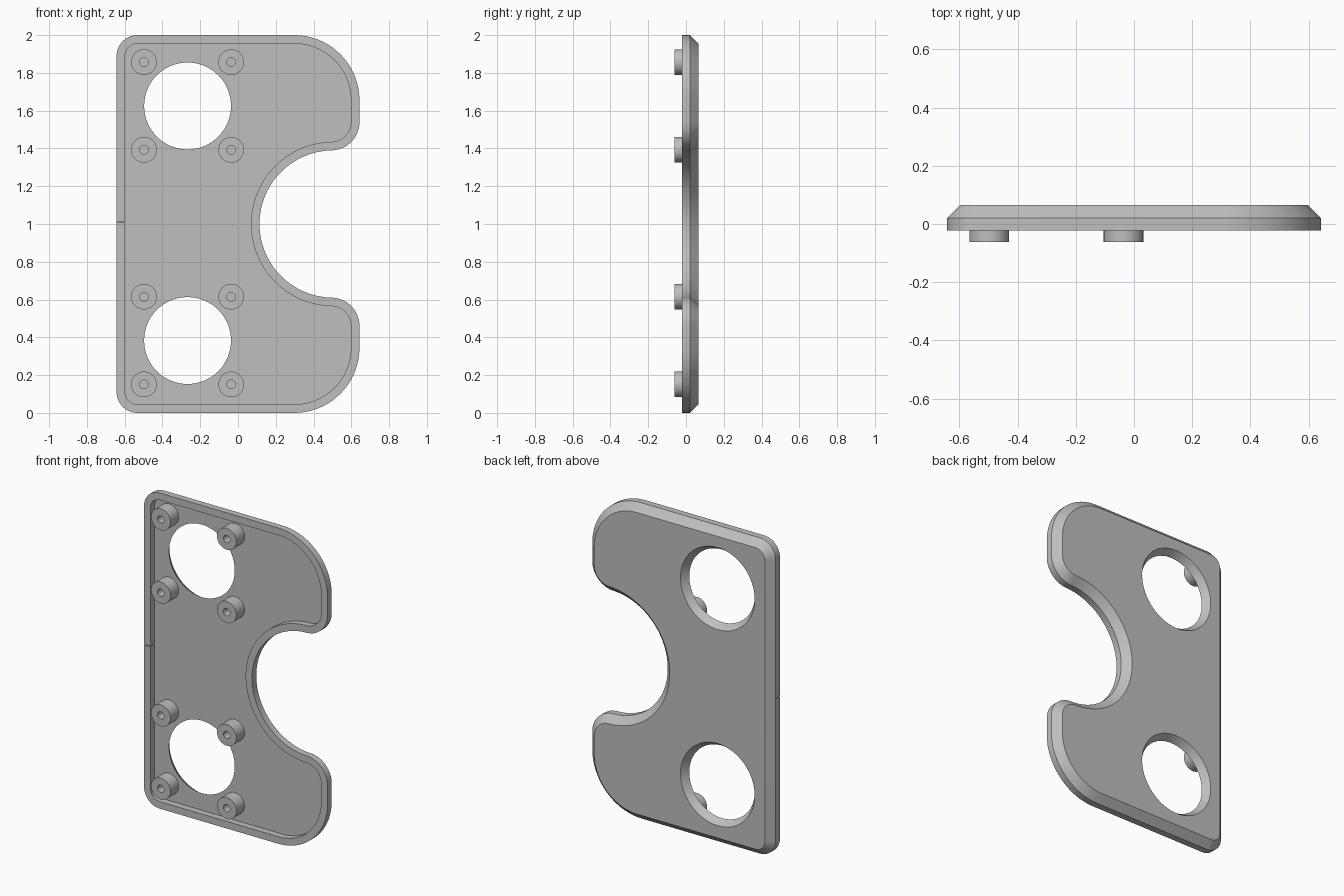
import bpy, bmesh, math
from mathutils import Vector

cube = bpy.data.objects.get("Cube")
if cube:
    bpy.data.objects.remove(cube)

grey = bpy.data.materials.new("plain grey")
grey.use_nodes = True
colour = (0.52, 0.52, 0.52, 1)
grey.diffuse_color = colour
grey.node_tree.nodes["Principled BSDF"].inputs["Base Color"].default_value = colour

FRONT, FLOOR, BACK, POST = -0.022, 0.02, 0.065, -0.062
RIM = 0.045
HALF = 0.643


def make_object(name, bm):
    bmesh.ops.recalc_face_normals(bm, faces=bm.faces[:])
    mesh = bpy.data.meshes.new(name)
    bm.to_mesh(mesh)
    bm.free()
    mesh.materials.append(grey)
    obj = bpy.data.objects.new(name, mesh)
    bpy.context.collection.objects.link(obj)
    return obj


def loft(name, rings):
    """Closed solid through rings of equal point count."""
    bm = bmesh.new()
    loops = [[bm.verts.new(p) for p in ring] for ring in rings]
    for a, b in zip(loops, loops[1:]):
        for i in range(len(a)):
            j = (i + 1) % len(a)
            bm.faces.new((a[i], a[j], b[j], b[i]))
    bm.faces.new(loops[0])
    bm.faces.new(loops[-1])
    return make_object(name, bm)


def arc(cx, cz, r, start, end, steps):
    angles = [start + (end - start) * i / steps for i in range(steps + 1)]
    return [(cx + r * math.cos(a), cz + r * math.sin(a)) for a in angles]


def outline(inset, y):
    """Plate outline, moved inward by inset; the lower half mirrors the upper."""
    corner, shoulder, lip, bay = 0.11, 0.345, 0.15, 0.39
    bay_x = 0.114 + bay
    lip_x = HALF - lip
    lip_z = 1 + math.sqrt((bay + lip) ** 2 - (lip_x - bay_x) ** 2)
    meet = math.atan2(lip_z - 1, lip_x - bay_x)
    q = math.pi / 2
    half = arc(bay_x, 1, bay + inset, math.pi, meet, 28)
    half += arc(lip_x, lip_z, lip - inset, meet - math.pi, 0, 14)[1:]
    half += arc(HALF - shoulder, 2 - shoulder, shoulder - inset, 0, q, 18)
    half += arc(corner - HALF, 2 - corner, corner - inset, q, math.pi, 10)
    lower = [(x, 2 - z) for x, z in reversed(half[1:])]
    return [Vector((x, y, z)) for x, z in half + lower]


def circle(x, z, r, y, sides=64):
    return [Vector((px, y, pz)) for px, pz in arc(x, z, r, 0, math.tau, sides)[:-1]]


def smooth(obj, angle=25):
    bpy.ops.object.select_all(action="DESELECT")
    obj.select_set(True)
    bpy.context.view_layer.objects.active = obj
    bpy.ops.object.shade_smooth_by_angle(angle=math.radians(angle))


def cut(obj, cutter):
    mod = obj.modifiers.new("cut", "BOOLEAN")
    mod.operation = "DIFFERENCE"
    mod.solver = "EXACT"
    mod.object = cutter
    bpy.context.view_layer.objects.active = obj
    bpy.ops.object.modifier_apply(modifier=mod.name)
    bpy.data.objects.remove(cutter)


# Tray plate: recessed front with raised rim, chamfered back
plate = loft("plate", [outline(RIM, FLOOR), outline(RIM, FRONT), outline(0, FRONT),
                       outline(0, FLOOR), outline(RIM, BACK)])

HOLE_X, HOLE_R, FLARE = -0.267, 0.23, 0.03
slope = FLARE / (BACK - FLOOR)
for hole_z in (0.383, 1.625):
    # Round opening, flared towards the back
    extra = 0.02
    cut(plate, loft("hole_cutter", [
        circle(HOLE_X, hole_z, HOLE_R - slope * extra, FLOOR - extra),
        circle(HOLE_X, hole_z, HOLE_R + FLARE + slope * extra, BACK + extra)]))

    # Four hollow posts around the opening
    for side, sx in (("right", -1), ("left", 1)):
        for level, sz in (("lower", -1), ("upper", 1)):
            x, z = HOLE_X + sx * 0.231, hole_z + sz * 0.232
            post = loft(f"{level}_{side}_post", [
                circle(x, z, r, y, 40) for r, y in
                ((0.068, FLOOR + 0.005), (0.068, POST), (0.023, POST), (0.023, FLOOR))])
            smooth(post)

# Hairline slot across the straight rim
slot = bmesh.new()
bmesh.ops.create_cube(slot, size=1)
bmesh.ops.scale(slot, vec=(0.06, 0.05, 0.006), verts=slot.verts)
bmesh.ops.translate(slot, vec=(-0.627, -0.006, 1.01), verts=slot.verts)
cut(plate, make_object("slot_cutter", slot))
smooth(plate)
